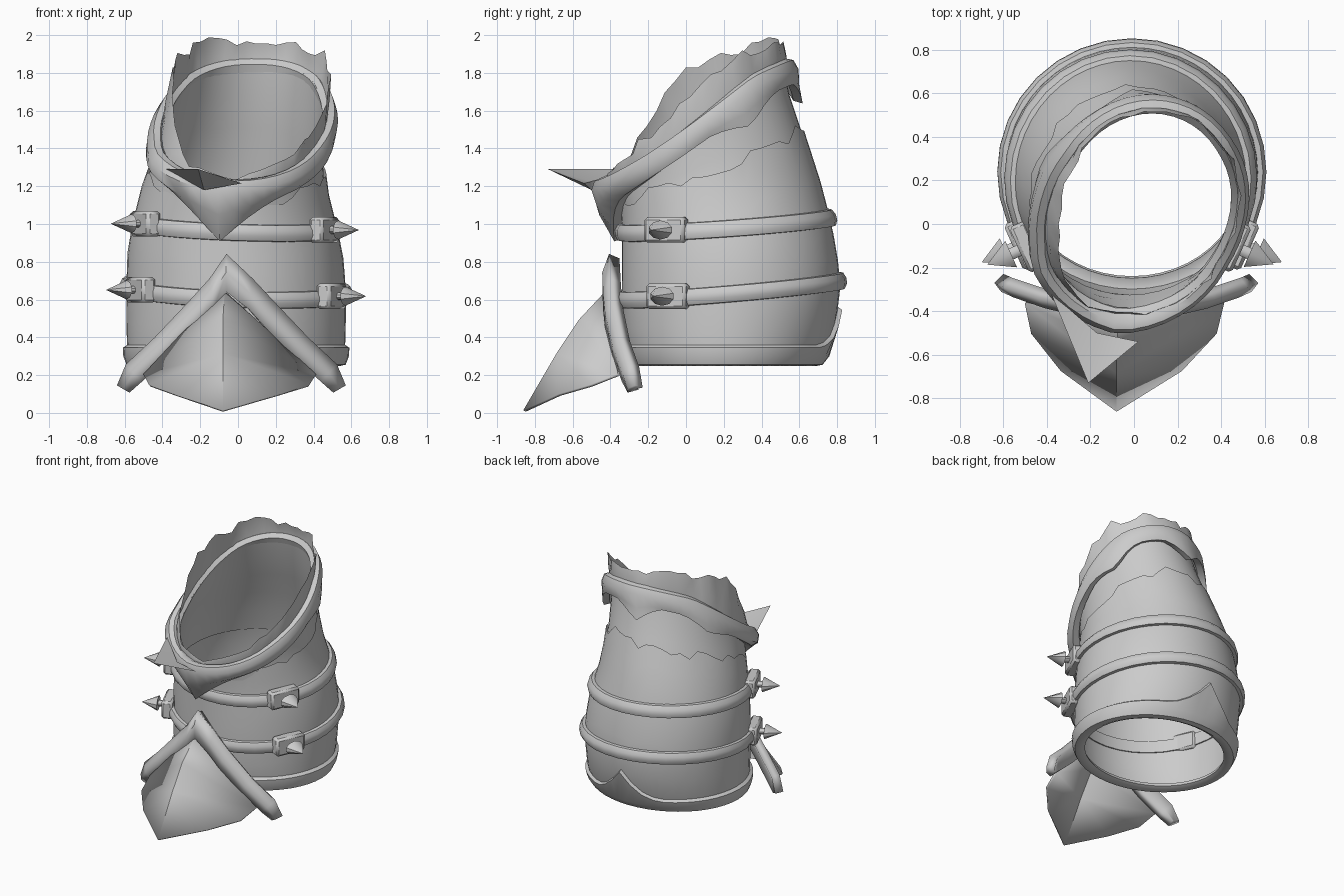
import bpy, bmesh, math, random
from mathutils import Vector, Matrix

if "Cube" in bpy.data.objects:
    bpy.data.objects.remove(bpy.data.objects["Cube"])

random.seed(4)
N = 48
# tube sections: z, centre x, half width, front y, back y
SECTIONS = [(0.2, -.01, .56, -.29, .68), (.27, -.01, .57, -.30, .72), (.4, -.01, .58, -.33, .78),
            (.65, -.01, .582, -.34, .82), (.85, -.015, .57, -.34, .80), (1.0, -.02, .54, -.34, .77),
            (1.2, -.02, .49, -.36, .72), (1.45, .02, .44, -.38, .64),
            (1.75, .07, .405, -.40, .54), (2.05, .11, .40, -.40, .50)]


def interp(table, v):
    """Linear lookup in a list of tuples keyed on the first item."""
    v = min(max(v, table[0][0]), table[-1][0])
    for a, b in zip(table, table[1:]):
        if v <= b[0]:
            f = (v - a[0]) / (b[0] - a[0])
            return [p + (q - p) * f for p, q in zip(a[1:], b[1:])]


def tube(th, z, off=0.0):
    """Point on the tube; angle 0 is the front, +90 degrees is +x."""
    cx, rx, yf, yb = interp(SECTIONS, z)
    return Vector((cx + (rx + off) * math.sin(th),
                   (yf + yb) / 2 - ((yb - yf) / 2 + off) * math.cos(th), z))


def back(th):
    return (1 - math.cos(th)) / 2


def peak(th, deg, width, height, power=1.4):
    d = abs((math.degrees(th) - deg + 180) % 360 - 180)
    return height * max(0, 1 - d / width) ** power


def finish(name, bm, angle=40):
    me = bpy.data.meshes.new(name)
    bm.to_mesh(me)
    bm.free()
    ob = bpy.data.objects.new(name, me)
    bpy.context.collection.objects.link(ob)
    bpy.ops.object.select_all(action='DESELECT')
    ob.select_set(True)
    bpy.context.view_layer.objects.active = ob
    bpy.ops.object.shade_smooth_by_angle(angle=math.radians(angle))
    return ob


def make(name, verts, faces, thick=0, angle=40):
    bm = bmesh.new()
    vs = [bm.verts.new(v) for v in verts]
    for f in faces:
        bm.faces.new([vs[i] for i in f])
    bmesh.ops.remove_doubles(bm, verts=bm.verts, dist=1e-5)
    bmesh.ops.recalc_face_normals(bm, faces=bm.faces)
    ob = finish(name, bm, angle)
    if thick:
        mod = ob.modifiers.new("thickness", 'SOLIDIFY')
        mod.thickness = thick
        mod.offset = 0


def ring(name, row, closed=False, n=N):
    """Sheet round the tube; row(angle, i) lists (offset, z) pairs."""
    verts, k = [], 0
    for i in range(n):
        th = 2 * math.pi * i / n
        pts = row(th, i)
        k = len(pts)
        verts += [tube(th, z, o) for o, z in pts]
    faces = []
    for i in range(n):
        j = (i + 1) % n
        for r in range(k if closed else k - 1):
            s = (r + 1) % k
            faces.append((i * k + r, j * k + r, j * k + s, i * k + s))
    make(name, verts, faces)


# outer leather with torn upper edge
torn = [random.uniform(-.035, .035) for _ in range(N)]


def body_row(th, i):
    top = 1.11 + .36 * back(th) + torn[i] + peak(th, 155, 18, .07)
    return [(0, .26 + (top - .26) * f / 9) for f in range(10)]


ring("outer_body", body_row)


# inner sleeve reaching up to the sloping collar
def collar_z(th):
    return 1.17 + .64 * back(th) + .03 * math.sin(th) ** 2 + peak(th, 125, 55, .03) + peak(th, -125, 55, .03)


def flare(th):
    return peak(th, -5, 60, .085, 1) + peak(th, -55, 40, .03)


ring("inner_sleeve", lambda th, i: [(-.015 + flare(th) * .5 * f / 5, 1.0 + (collar_z(th) - .96) * f / 5)
                                    for f in range(6)])


# rolled collar with hanging points
def collar_row(th, i):
    z, fl = collar_z(th), flare(th)
    dip = (peak(th, -7.5, 38, .20, 2) + peak(th, 115, 26, .09) + peak(th, 187, 24, .11)
           + peak(th, -110, 25, .06))
    return [(-.02 + fl * .6, z + .035), (.01 + fl, z + .065), (.045 + fl, z + .058), (.065 + fl, z + .01),
            (.055 + fl * .8, z - .045 - dip * .4), (.045, z - .065 - dip), (.0, z - .05 - dip)]


ring("collar", collar_row, True)

# ragged cloth fringe above the collar
FRINGE = [(-180, 1.97), (-140, 1.965), (-110, 1.9), (-80, 1.8), (-55, 1.56), (-30, 1.31), (0, 1.24),
          (35, 1.36), (60, 1.52), (90, 1.74), (120, 1.90), (150, 1.95), (180, 1.97)]
rag = [random.uniform(-.024, .024) for _ in range(N)]


def fringe_row(th, i):
    deg = (math.degrees(th) + 180) % 360 - 180
    lo, hi = collar_z(th), interp(FRINGE, deg)[0] + rag[i] * (1 if abs(deg) > 25 else .3)
    hi, fl = min(hi, 2.0), flare(th) * .6
    return [(fl, lo), (.015 + rag[i] * .3 + fl, lo + (hi - lo) * .5), (.01 + rag[i] * .6 + fl, hi)]


ring("cloth_fringe", fringe_row)

# folded point jutting from the front of the collar
make("collar_point", [(-.38, -.32, 1.29), (.02, -.54, 1.215), (-.21, -.73, 1.29), (-.18, -.5, 1.18),
                      (-.17, -.5, 1.225)],
     [(0, 2, 4), (4, 2, 1), (0, 3, 2), (3, 1, 2), (0, 4, 3), (4, 1, 3)], angle=20)


# bottom trim with a peak at the back
def trim_row(th, i):
    p = peak(th, 180, 30, .2, 2)
    return [(-.055, .29), (-.06, .265), (-.02, .248), (.012, .255), (.025, .30),
            (.024, .345 + p), (.0, .36 + p)]


ring("bottom_trim", trim_row)

# two straps
STRAPS = {"upper": (.955, .08), "lower": (.60, .10)}


def strap_z(which, th):
    z, rise = STRAPS[which]
    return z + rise * back(th) - .02 * math.sin(th)


for which in STRAPS:
    def strap_row(th, i, w=which):
        z = strap_z(w, th)
        return [(-.01, z - .046), (.022, z - .042), (.036, z - .015), (.036, z + .015),
                (.022, z + .042), (-.01, z + .046)]
    ring(which + "_strap", strap_row, True, 32)


# stud plates with stalked spikes on the straps
def stud(name, which, side):
    th = side * math.radians(56.5)
    base = tube(th, strap_z(which, th) + .012, .025)
    out = Vector((side * .9, -.4, 0)).normalized()
    up = Vector((0, 0, 1))
    frame = Matrix((up.cross(out), up, out)).transposed().to_4x4()
    place = Matrix.Translation(base) @ frame
    bm = bmesh.new()
    bmesh.ops.create_cube(bm, size=1, matrix=place @ Matrix.Diagonal((.23, .135, .08, 1)))
    bmesh.ops.bevel(bm, geom=list(bm.edges), offset=.015, segments=1, affect='EDGES')
    for r1, r2, depth, at in ((.028, .028, .06, .06), (.07, .0, .12, .14)):
        bmesh.ops.create_cone(bm, cap_ends=True, segments=10, radius1=r1, radius2=r2, depth=depth,
                              matrix=place @ Matrix.Translation((0, 0, at)) @ Matrix.Diagonal((1, .72, 1, 1)))
    finish(name, bm)


for which in STRAPS:
    for side, label in ((-1, "left"), (1, "right")):
        stud(f"{which}_{label}_stud", which, side)

# ridged toe plate
RIDGE = [(-.07, -.42, .64), (-.08, -.56, .49), (-.08, -.68, .31), (-.08, -.855, .01)]
EDGE = [(.21, -.41, .43), (.43, -.36, .2), (.40, -.5, .145), (.26, -.67, .095)]
verts, faces = list(RIDGE), []
for side, grow in ((-1, .97), (1, 1.14)):
    b = len(verts)
    verts += [(-.08 + side * grow * x, y, z) for x, y, z in EDGE]
    faces += [(0, b, 1), (1, b, b + 1), (1, b + 1, 2), (2, b + 1, b + 2), (2, b + 2, b + 3), (2, b + 3, 3)]
make("toe_plate", verts, faces, .015, 30)

# chevron band behind the toe plate: half width, y, z along its outer and inner edges
OUTER = [(0, -.38, .83), (.10, -.37, .70), (.21, -.36, .58), (.39, -.32, .39), (.54, -.27, .25), (.585, -.25, .14)]
INNER = [(0, -.41, .64), (.09, -.41, .55), (.17, -.40, .46), (.33, -.36, .30), (.47, -.31, .17), (.535, -.28, .115)]
verts, faces = [], []
for side in (-1, 1):
    b = len(verts)
    for o, i in zip(OUTER, INNER):
        mid = [(p + q) / 2 for p, q in zip(o, i)]
        mid[1] -= .02
        verts += [(-.035 + side * x - .025 * (x == 0), y, z) for x, y, z in (o, mid, i)]
    for k in range(len(OUTER) - 1):
        for c in (0, 1):
            v = b + k * 3 + c
            faces.append((v, v + 1, v + 4, v + 3))
make("chevron_band", verts, faces, .06)
